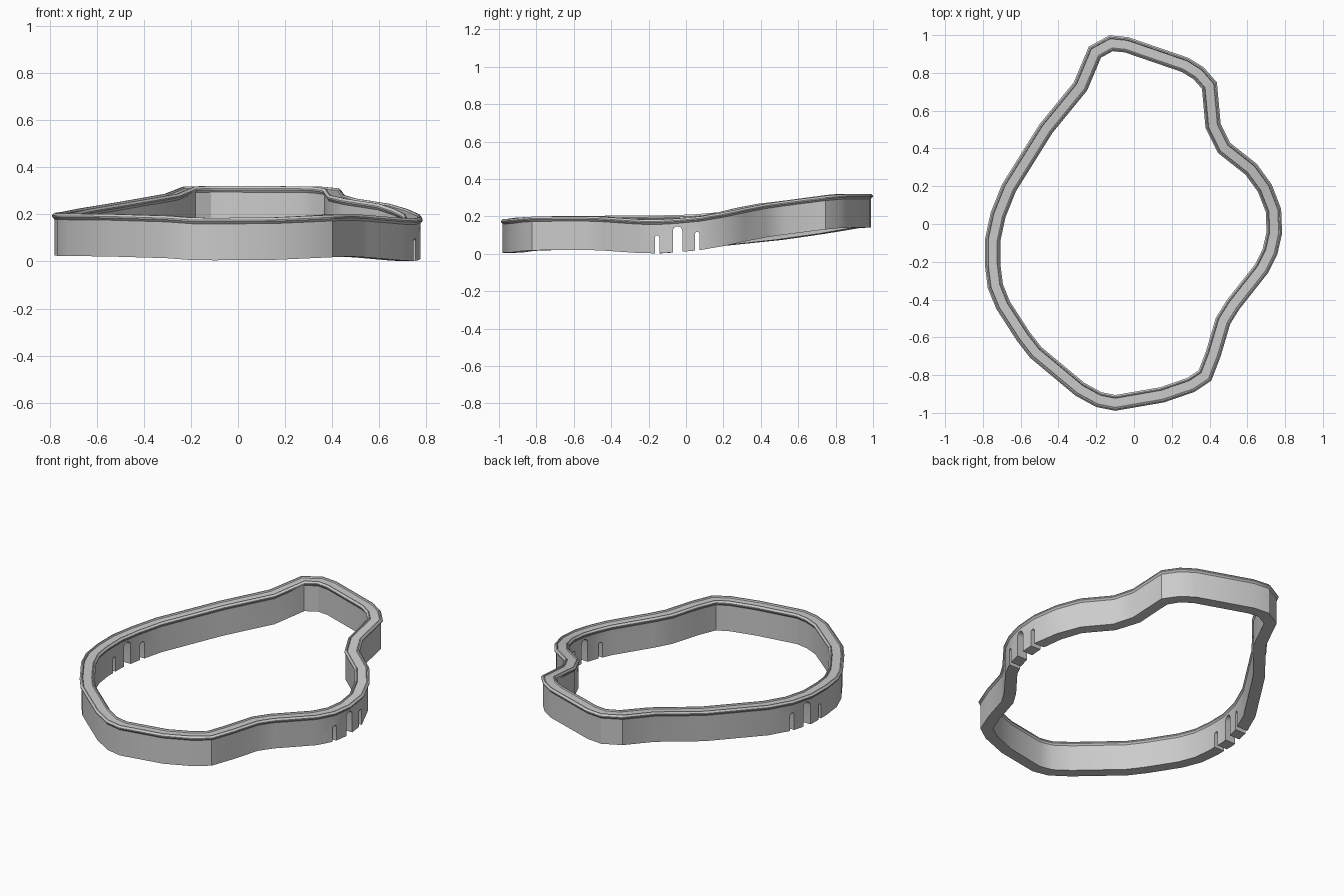
import bpy, bmesh, math
from mathutils import Vector

if "Cube" in bpy.data.objects:
    bpy.data.objects.remove(bpy.data.objects["Cube"])

# outer edge of the coping, counter-clockwise: x, y, height of the top
PATH = [(.785, -.05, .188), (.78, .08, .20), (.73, .21, .222), (.65, .32, .245),
        (.51, .43, .267), (.46, .53, .282), (.44, .75, .31), (.37, .83, .317), (.29, .88, .319),
        (-.03, .99, .32), (-.13, 1.0, .32), (-.24, .94, .318), (-.32, .75, .287),
        (-.50, .53, .255), (-.70, .21, .222), (-.76, .06, .21), (-.79, -.08, .206),
        (-.79, -.22, .205), (-.775, -.34, .204), (-.73, -.45, .203), (-.62, -.62, .202),
        (-.55, -.71, .201), (-.31, -.91, .194), (-.20, -.97, .186), (-.10, -.99, .185),
        (.16, -.945, .187), (.32, -.89, .194), (.41, -.83, .198), (.46, -.70, .20),
        (.51, -.53, .20), (.56, -.45, .197), (.71, -.26, .184), (.76, -.16, .182)]
# wall section: distance inwards, height relative to the top
SECTION = [(.010, -.18), (.010, -.026), (.001, -.016), (.001, -.010), (.010, 0), (.016, 0),
           (.019, -.008), (.066, -.008), (.069, 0), (.074, 0), (.083, -.010), (.083, -.016),
           (.076, -.026), (.076, -.18)]


def new_object(name, bm):
    bmesh.ops.recalc_face_normals(bm, faces=bm.faces)
    mesh = bpy.data.meshes.new(name)
    bm.to_mesh(mesh)
    bm.free()
    ob = bpy.data.objects.new(name, mesh)
    bpy.context.collection.objects.link(ob)
    return ob


def inward(i):
    # mitred inward direction at a path point
    a, b, c = (Vector(PATH[(i + k) % len(PATH)][:2]) for k in (-1, 0, 1))
    d1, d2 = (b - a).normalized(), (c - b).normalized()
    n1, n2 = Vector((-d1.y, d1.x)), Vector((-d2.y, d2.x))
    return (n1 + n2) / (1 + n1.dot(n2))


# wall swept along the closed path
bm = bmesh.new()
rings = []
for i, (x, y, z) in enumerate(PATH):
    n = inward(i)
    rings.append([bm.verts.new((x + n.x * d, y + n.y * d, z + h)) for d, h in SECTION])
for i, ring in enumerate(rings):
    nxt = rings[(i + 1) % len(rings)]
    for j in range(len(SECTION)):
        k = (j + 1) % len(SECTION)
        bm.faces.new((ring[j], nxt[j], nxt[k], ring[k]))
wall = new_object("perimeter_wall", bm)


def add_arch(bm, x, y, width, top):
    # round-headed opening running along x
    r = width / 2
    pts = [(y - r, -.1)] + [(y - r * math.cos(math.pi * k / 8), top - r + r * math.sin(math.pi * k / 8))
                            for k in range(9)] + [(y + r, -.1)]
    face = bm.faces.new([bm.verts.new((x - .15, py, pz)) for py, pz in pts])
    ext = bmesh.ops.extrude_face_region(bm, geom=[face])
    moved = [v for v in ext["geom"] if isinstance(v, bmesh.types.BMVert)]
    bmesh.ops.translate(bm, verts=moved, vec=(.3, 0, 0))


# three archways through each long side
bm = bmesh.new()
for x, lift in ((.75, 0), (-.75, .02)):
    for y, width, top in ((-.155, .024, .097), (-.045, .05, .147), (.06, .026, .117)):
        add_arch(bm, x, y, width, top + lift)
cutter = new_object("arch_cutter", bm)
cutter.hide_render = True

bpy.context.view_layer.objects.active = wall
wall.select_set(True)
mod = wall.modifiers.new("archways", 'BOOLEAN')
mod.operation, mod.solver, mod.object = 'DIFFERENCE', 'EXACT', cutter
bpy.ops.object.modifier_apply(modifier=mod.name)
bpy.data.objects.remove(cutter)
bpy.ops.object.shade_smooth_by_angle(angle=math.radians(30))
